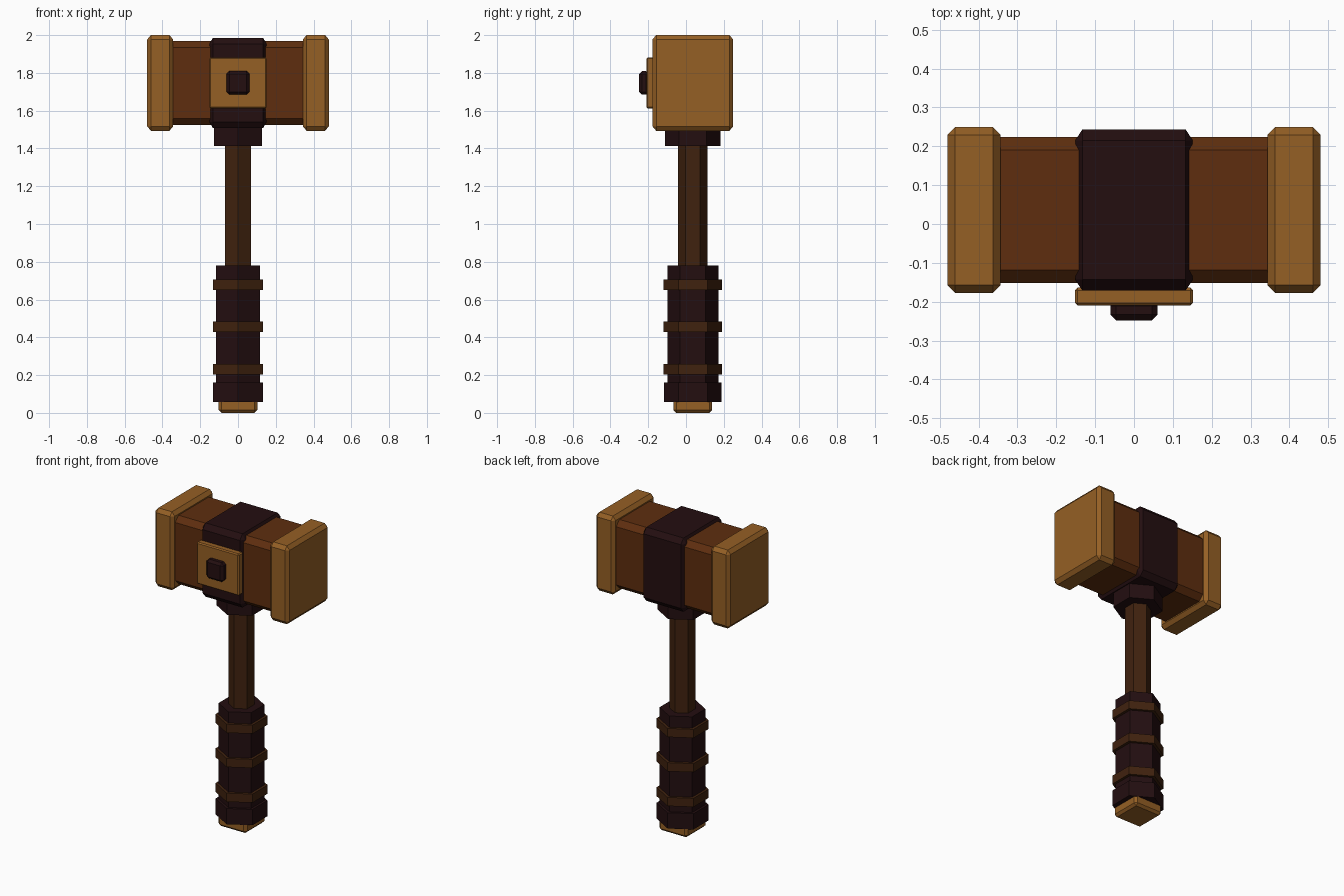
import bpy
import bmesh
import math
from mathutils import Vector

cube = bpy.data.objects.get("Cube")
if cube:
    bpy.data.objects.remove(cube, do_unlink=True)

AXIS_Y = 0.036  # the handle and head share this centre line
HEAD_Z = 1.747


def material(name, rgb):
    mat = bpy.data.materials.new(name)
    mat.use_nodes = True
    mat.diffuse_color = (*rgb, 1)
    bsdf = mat.node_tree.nodes["Principled BSDF"]
    bsdf.inputs["Base Color"].default_value = (*rgb, 1)
    bsdf.inputs["Roughness"].default_value = 0.8
    return mat


gold = material("gold", (0.30, 0.115, 0.018))
wood = material("red_brown_wood", (0.112, 0.027, 0.0045))
dark_wood = material("dark_brown_wood", (0.051, 0.016, 0.0045))
leather = material("dark_leather", (0.017, 0.0044, 0.0052))


def finish(name, bm, mat):
    bmesh.ops.recalc_face_normals(bm, faces=bm.faces)
    mesh = bpy.data.meshes.new(name)
    bm.to_mesh(mesh)
    bm.free()
    mesh.materials.append(mat)
    obj = bpy.data.objects.new(name, mesh)
    bpy.context.collection.objects.link(obj)
    return obj


def box(name, mat, centre, size, chamfer, along_x=False):
    """Chamfered box; the chamfer may differ per axis."""
    cut = Vector(chamfer)
    bm = bmesh.new()
    bmesh.ops.create_cube(bm, size=1)
    bmesh.ops.scale(bm, vec=[s / c for s, c in zip(size, cut)], verts=bm.verts)
    edges = [e for e in bm.edges
             if not along_x or abs(e.verts[0].co.x - e.verts[1].co.x) > 0.1]
    bmesh.ops.bevel(bm, geom=edges, offset=1, segments=1, affect='EDGES',
                    clamp_overlap=True)
    bmesh.ops.scale(bm, vec=cut, verts=bm.verts)
    obj = finish(name, bm, mat)
    obj.location = centre
    return obj


def hex_prism(name, mat, radius, bottom, top):
    """Six-sided prism with a corner pointing to the front."""
    bm = bmesh.new()
    ring = [bm.verts.new((radius * math.sin(i * math.pi / 3),
                          radius * math.cos(i * math.pi / 3), 0))
            for i in range(6)]
    base = bm.faces.new(ring)
    result = bmesh.ops.extrude_face_region(bm, geom=[base], use_keep_orig=True)
    raised = [g for g in result["geom"] if isinstance(g, bmesh.types.BMVert)]
    bmesh.ops.translate(bm, vec=(0, 0, top - bottom), verts=raised)
    obj = finish(name, bm, mat)
    obj.location = (0, AXIS_Y, bottom)
    return obj


# Handle, from the pommel up
box("pommel", gold, (0, AXIS_Y, 0.05), (0.205, 0.205, 0.1), (0.015, 0.015, 0.015))
hex_prism("pommel_collar", leather, 0.153, 0.058, 0.16)
hex_prism("grip", leather, 0.135, 0.07, 0.78)
for i, z in enumerate((0.232, 0.457, 0.679)):
    hex_prism(f"grip_band_{i + 1}", dark_wood, 0.154, z - 0.028, z + 0.028)
hex_prism("shaft", dark_wood, 0.078, 0.75, 1.45)
hex_prism("head_collar", leather, 0.147, 1.413, 1.54)

# Hammer head
box("head_block", wood, (0, AXIS_Y, HEAD_Z), (0.75, 0.377, 0.445),
    (0.034, 0.034, 0.034), along_x=True)
box("head_strap", leather, (0, AXIS_Y, HEAD_Z), (0.302, 0.415, 0.478),
    (0.018, 0.028, 0.033))
for side, sign in (("left", 1), ("right", -1)):
    box(f"head_cap_{side}", gold, (sign * 0.412, AXIS_Y, HEAD_Z),
        (0.137, 0.427, 0.508), (0.02, 0.02, 0.024))

# Front badge and its stud
box("badge_plate", gold, (0, -0.187, HEAD_Z), (0.304, 0.046, 0.27),
    (0.007, 0.007, 0.007))
box("badge_stud", leather, (0, -0.222, HEAD_Z), (0.122, 0.052, 0.124),
    (0.015, 0.015, 0.015))
